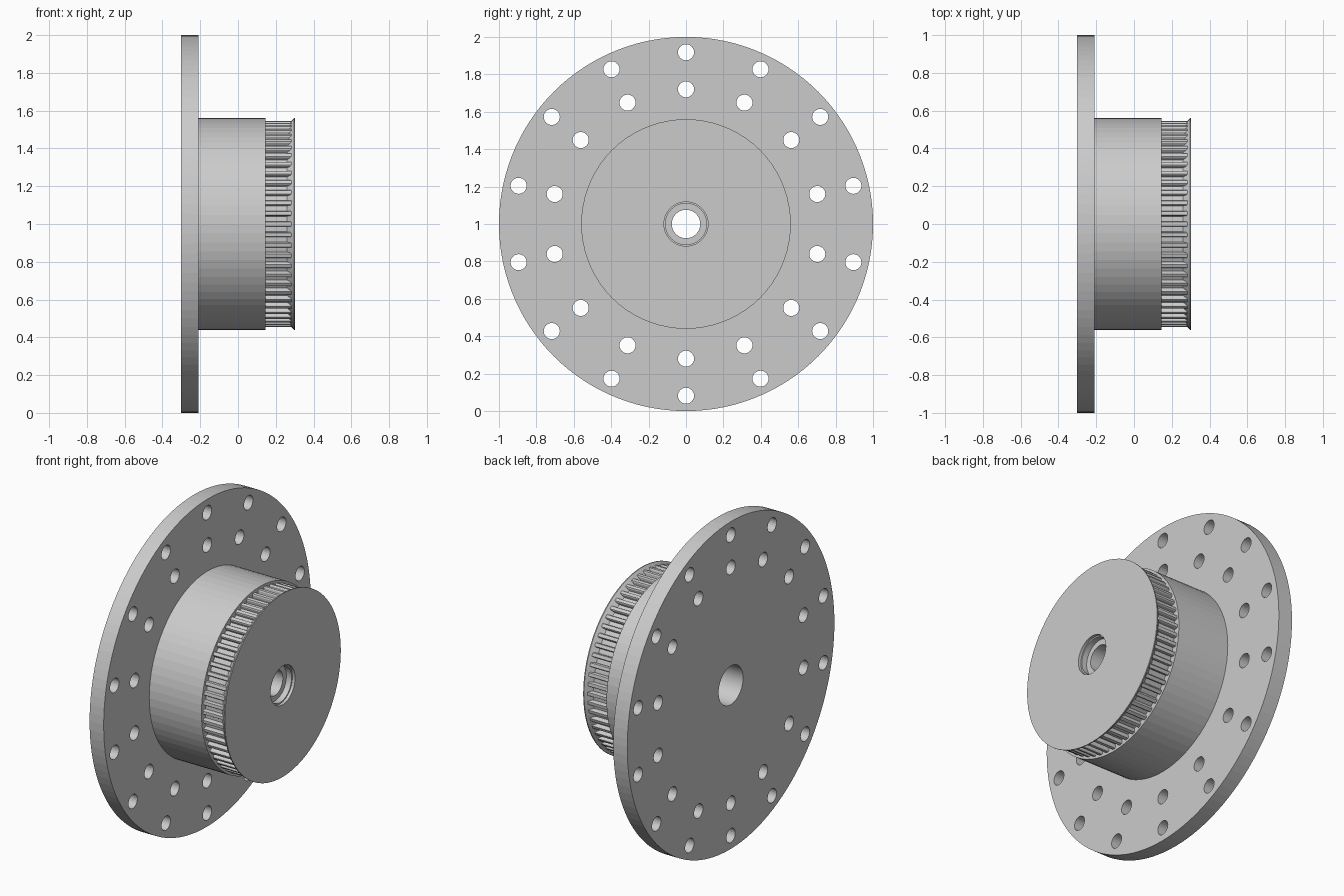
import bpy, bmesh
from math import sin, cos, pi, radians
from mathutils import Matrix

if "Cube" in bpy.data.objects:
    bpy.data.objects.remove(bpy.data.objects["Cube"], do_unlink=True)

grey = bpy.data.materials.new("plain_grey")
GREY = (0.6, 0.6, 0.6, 1)
grey.diffuse_color = GREY
grey.use_nodes = True
grey.node_tree.nodes["Principled BSDF"].inputs["Base Color"].default_value = GREY

BORE, HUB_R, TEETH = 0.118, 0.56, 60


def add_object(name, bm):
    bmesh.ops.recalc_face_normals(bm, faces=bm.faces)
    mesh = bpy.data.meshes.new(name)
    bm.to_mesh(mesh)
    bm.free()
    mesh.materials.append(grey)
    obj = bpy.data.objects.new(name, mesh)
    bpy.context.collection.objects.link(obj)
    return obj


def point(x, r, angle):
    """Point at radius r around the axle, which runs along x at z = 1."""
    return (x, r * sin(angle), 1 + r * cos(angle))


def lathe(name, profile, segments, closed=False):
    bm = bmesh.new()
    rings = [[bm.verts.new(point(x, r, 2 * pi * i / segments))
              for i in range(segments)] for x, r in profile]
    pairs = list(zip(rings, rings[1:]))
    if closed:
        pairs.append((rings[-1], rings[0]))
    for a, b in pairs:
        for i in range(segments):
            j = (i + 1) % segments
            bm.faces.new((a[i], a[j], b[j], b[i]))
    return add_object(name, bm)


# Flange disc with a central bore
flange = lathe("flange", [(-0.303, 1), (-0.208, 1), (-0.208, BORE), (-0.303, BORE)],
               120, closed=True)

# Two rings of bolt holes cut through the flange
bm = bmesh.new()
for ring_r in (0.72, 0.918):
    for i in range(14):
        place = Matrix.Translation(point(-0.255, ring_r, 2 * pi * i / 14))
        bmesh.ops.create_cone(bm, cap_ends=True, segments=24, radius1=0.043,
                              radius2=0.043, depth=0.3,
                              matrix=place @ Matrix.Rotation(pi / 2, 4, 'Y'))
cutter = add_object("bolt_hole_cutter", bm)
cutter.hide_render = True
cut = flange.modifiers.new("bolt_holes", 'BOOLEAN')
cut.operation, cut.solver, cut.object = 'DIFFERENCE', 'EXACT', cutter
bpy.context.view_layer.objects.active = flange
bpy.ops.object.modifier_apply(modifier=cut.name)
bpy.data.objects.remove(cutter, do_unlink=True)

# Hub, belt seat, flared rim, stepped front recess and bore
lathe("hub", [
    (-0.208, HUB_R), (0.145, HUB_R), (0.145, 0.523), (0.26, 0.523),
    (0.297, HUB_R), (0.303, HUB_R), (0.303, BORE), (0.285, BORE),
    (0.285, 0.11), (0.25, 0.11), (0.25, 0.076), (0.0, 0.076),
    (0.0, BORE), (-0.208, BORE)], 72)

# Belt teeth, running from the hub into the flared rim
bm = bmesh.new()
section = [(0.51, -1.6), (0.54, -1.4), (0.546, -1.0),
           (0.546, 1.0), (0.54, 1.4), (0.51, 1.6)]
for i in range(TEETH):
    mid = 2 * pi * i / TEETH
    ends = [[bm.verts.new(point(x, r, mid + radians(a))) for r, a in section]
            for x in (0.14, 0.284)]
    bm.faces.new(ends[0])
    bm.faces.new(ends[1])
    for k in range(len(section)):
        n = (k + 1) % len(section)
        bm.faces.new((ends[0][k], ends[0][n], ends[1][n], ends[1][k]))
add_object("belt_teeth", bm)
